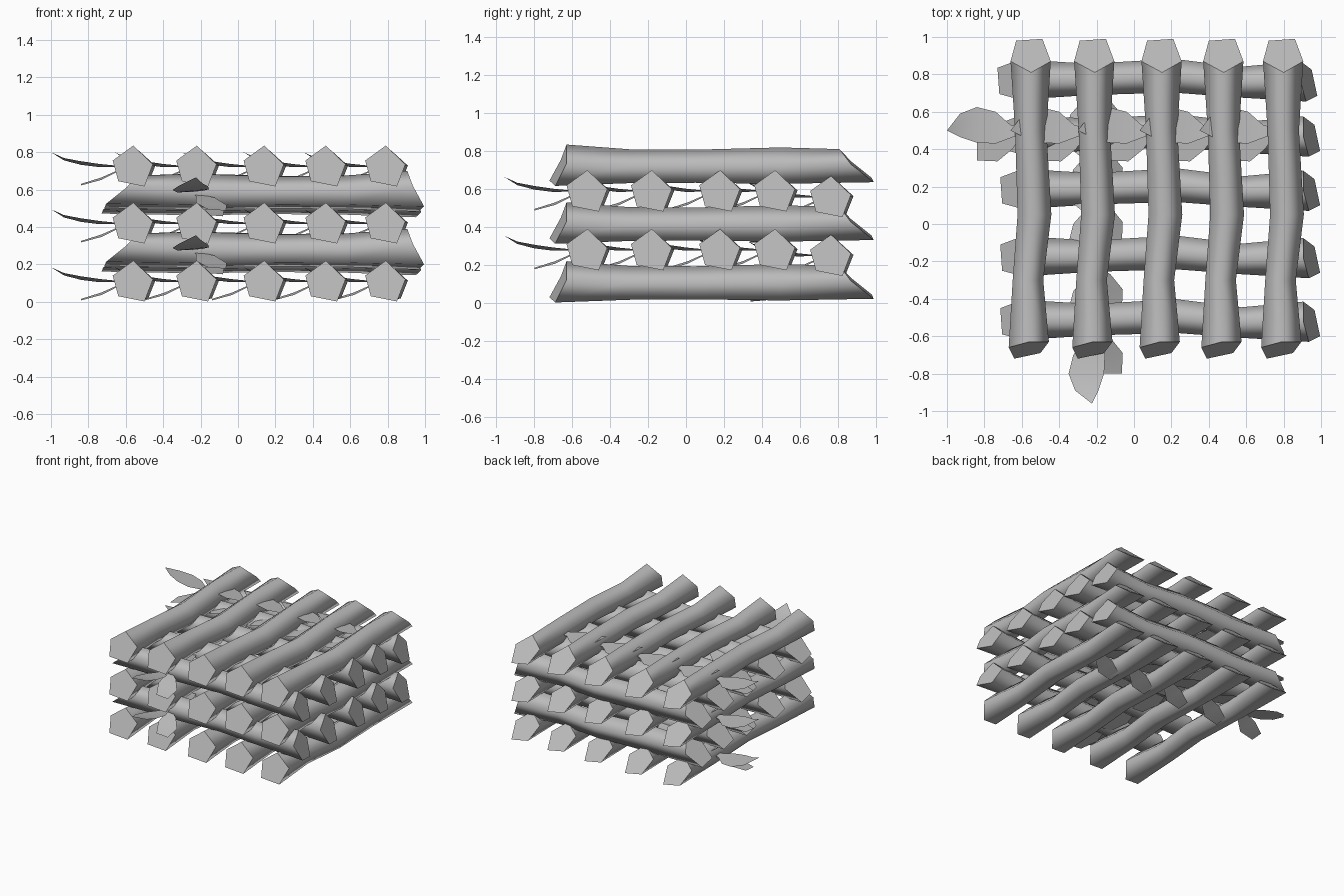
import bpy, bmesh
from math import pi

cube = bpy.data.objects.get("Cube")
if cube:
    bpy.data.objects.remove(cube)

grey = bpy.data.materials.new("plain grey")
grey.use_nodes = True
COLOUR = (0.5, 0.5, 0.5, 1)
grey.diffuse_color = COLOUR
next(n for n in grey.node_tree.nodes
     if n.type == "BSDF_PRINCIPLED").inputs["Base Color"].default_value = COLOUR

# Uneven five-sided log section (x, z)
SECTION = [(0, .11), (-.11, .03), (-.08, -.08), (.06, -.108), (.105, .01)]
FRONT_CUT = [-.63, -.66, -.72, -.69, -.63]
BACK_CUT = [.81, .87, .98, .99, .87]


def finish(bm, name):
    mesh = bpy.data.meshes.new(name)
    bm.to_mesh(mesh)
    bm.free()
    mesh.materials.append(grey)
    return mesh


def log_mesh():
    """Crooked log along y, narrow in the middle, with slanted cut ends."""
    stations = [(FRONT_CUT, 0, .11, 1, 1),
                ([-.3] * 5, -.005, .105, .76, .82),
                ([.05] * 5, .03, .105, .84, .8),
                ([.5] * 5, .01, .108, .78, .88),
                (BACK_CUT, .01, .108, 1, .8)]
    bm = bmesh.new()
    rings = [[bm.verts.new((cx + x * sx, y, cz + z * sz))
              for (x, z), y in zip(SECTION, ys)]
             for ys, cx, cz, sx, sz in stations]
    for a, b in zip(rings, rings[1:]):
        for i in range(5):
            j = (i + 1) % 5
            bm.faces.new((a[i], a[j], b[j], b[i])).smooth = True
    for ring in (rings[0], rings[-1]):
        cap = bm.faces.new(ring)
        for edge in cap.edges:
            edge.smooth = False
    bmesh.ops.recalc_face_normals(bm, faces=bm.faces)
    return finish(bm, "log")


def leaf_mesh(name, rows, tilt):
    """Thin leaf from rows of (x, high y, low y, z), tip first."""
    bm = bmesh.new()
    strips = []
    for x, hi, lo, z in rows:
        strips.append([bm.verts.new((x, y, z - tilt * (y - .5)))
                       for y in (lo, (lo + hi) / 2, hi)])
    for a, b in zip(strips, strips[1:]):
        for i in range(2):
            bm.faces.new((a[i], b[i], b[i + 1], a[i + 1])).smooth = True
    bmesh.ops.remove_doubles(bm, verts=bm.verts, dist=.0005)
    return finish(bm, name)


log = log_mesh()
long_leaf = leaf_mesh("long_leaf", [
    (-.44, .5, .5, .185), (-.37, .59, .465, .15), (-.28, .625, .435, .13),
    (-.18, .6, .43, .115), (-.1, .53, .46, .11), (.01, .5, .5, .11)], .1)
short_leaf = leaf_mesh("short_leaf", [
    (-.28, .44, .34, .02), (-.17, .5, .335, .05),
    (-.09, .5, .4, .085), (-.02, .52, .5, .1)], -.08)


def place(location, turn):
    for mesh in (log, long_leaf, short_leaf):
        obj = bpy.data.objects.new(mesh.name, mesh)
        obj.location = location
        obj.rotation_euler.z = turn
        bpy.context.collection.objects.link(obj)


# Layers running front to back
for z in (0, .31, .615):
    for x in (-.56, -.22, .14, .47, .79):
        place((x, 0, z), 0)

# Crossing layers, the rearmost log sagging a little
for z in (.17, .48):
    for y in (-.52, -.18, .18, .47, .765):
        sag = .03 if y > .7 else 0
        place((.275 - sag / 2, y, z - sag), pi / 2)
